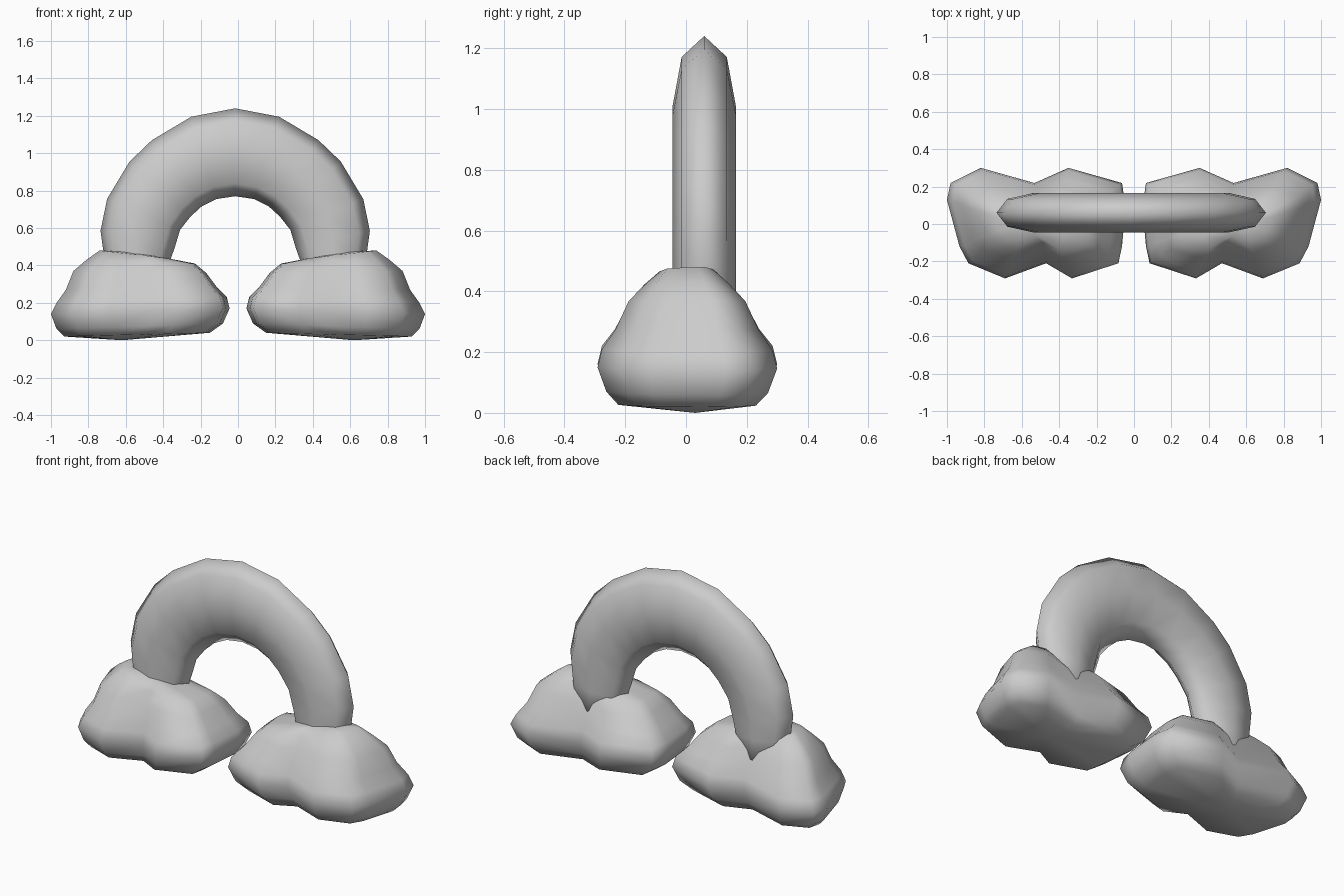
import bpy, bmesh, math

if "Cube" in bpy.data.objects:
    bpy.data.objects.remove(bpy.data.objects["Cube"])


def loft(name, rings, tip_a=None, tip_b=None):
    """Skin closed rings of points and close both ends."""
    bm = bmesh.new()
    vr = [[bm.verts.new(p) for p in r] for r in rings]
    n = len(vr[0])
    for a, b in zip(vr, vr[1:]):
        for i in range(n):
            j = (i + 1) % n
            bm.faces.new((a[i], a[j], b[j], b[i]))
    for ring, tip in ((vr[0], tip_a), (vr[-1], tip_b)):
        if tip:
            t = bm.verts.new(tip)
            for i in range(n):
                bm.faces.new((ring[i], ring[(i + 1) % n], t))
        else:
            bm.faces.new(ring)
    bmesh.ops.recalc_face_normals(bm, faces=bm.faces)
    me = bpy.data.meshes.new(name)
    bm.to_mesh(me)
    bm.free()
    me.shade_smooth()
    ob = bpy.data.objects.new(name, me)
    bpy.context.collection.objects.link(ob)
    return ob


# Arch: half profile of (outer x, outer z, inner x, inner z), mirrored about its centre
half = [(0.0, 1.24, 0.0, 0.77), (0.235, 1.195, 0.10, 0.755), (0.445, 1.07, 0.18, 0.715),
        (0.565, 0.955, 0.24, 0.66), (0.685, 0.755, 0.295, 0.59), (0.72, 0.585, 0.325, 0.49),
        (0.70, 0.44, 0.35, 0.42), (0.66, 0.27, 0.40, 0.27)]
spine = [(-a, b, -c, d) for a, b, c, d in reversed(half[1:])] + half
CX, CY, HALF_Y = -0.015, 0.06, 0.105
rings = []
for ox, oz, ix, iz in spine:
    ring = []
    for k in range(8):
        c, s = math.cos(k * math.pi / 4), math.sin(k * math.pi / 4)
        ring.append((CX + (ox + ix) / 2 + c * (ox - ix) / 2, CY + HALF_Y * s,
                     (oz + iz) / 2 + c * (oz - iz) / 2))
    rings.append(ring)
loft("rainbow_arch", rings)

# Clouds: lobed outline scaled level by level (inner z, outer z, inner x, outer x, half depth)
outline = [(0.02, 0.73), (0.32, 1), (0.51, 0.73), (0.81, 1), (0.98, 0.73), (1, 0.43),
           (0.93, -0.4), (0.88, -0.7), (0.675, -0.97), (0.445, -0.7), (0.3, -0.97),
           (0.04, -0.7), (0.02, -0.4), (0, 0.3)]
levels = [(0.04, 0.02, 0.15, 0.93, 0.23), (0.09, 0.06, 0.08, 0.97, 0.27),
          (0.17, 0.14, 0.045, 1.0, 0.30), (0.23, 0.20, 0.06, 0.97, 0.285),
          (0.28, 0.27, 0.11, 0.92, 0.24), (0.36, 0.37, 0.17, 0.88, 0.195),
          (0.41, 0.43, 0.23, 0.81, 0.14), (0.435, 0.48, 0.36, 0.74, 0.09)]
for name, side in (("left_cloud", -1), ("right_cloud", 1)):
    rings = [[(side * (xi + u * (xo - xi)), v * d, zi + u * (zo - zi)) for u, v in outline]
             for zi, zo, xi, xo, d in levels]
    loft(name, rings, (side * 0.62, 0.03, 0.0), (side * 0.58, 0.0, 0.472))
